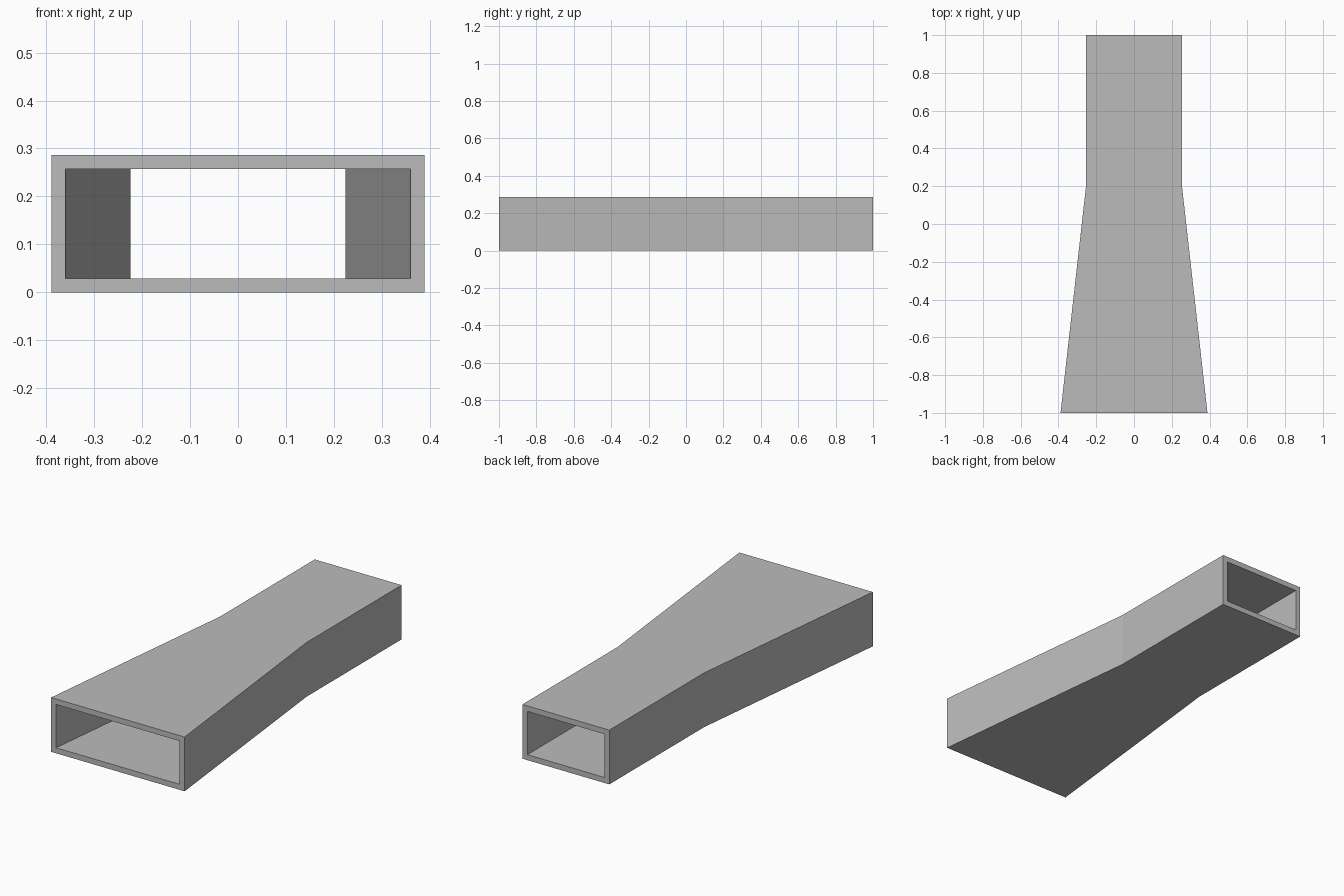
import bpy
import bmesh

cube = bpy.data.objects.get("Cube")
if cube:
    bpy.data.objects.remove(cube, do_unlink=True)

HEIGHT = 0.286
WALL = 0.029
# Stations along the duct: (y, outer half width)
STATIONS = [(-1.0, 0.389), (0.21, 0.253), (1.0, 0.253)]

grey = bpy.data.materials.new("plain grey")
grey.use_nodes = True
colour = (0.5, 0.5, 0.5, 1)
grey.diffuse_color = colour
grey.node_tree.nodes["Principled BSDF"].inputs["Base Color"].default_value = colour


def ring(bm, y, half, low, high):
    """Rectangular cross-section of the duct."""
    corners = [(-half, low), (half, low), (half, high), (-half, high)]
    return [bm.verts.new((x, y, z)) for x, z in corners]


def bridge(bm, a, b):
    for i in range(4):
        j = (i + 1) % 4
        bm.faces.new((a[i], a[j], b[j], b[i]))


# Hollow duct: outer shell, inner shell and the two end rims
bm = bmesh.new()
outer = [ring(bm, y, w, 0, HEIGHT) for y, w in STATIONS]
inner = [ring(bm, y, w - WALL, WALL, HEIGHT - WALL) for y, w in STATIONS]
for shell in (outer, inner):
    for a, b in zip(shell, shell[1:]):
        bridge(bm, a, b)
for end in (0, -1):
    bridge(bm, outer[end], inner[end])
bmesh.ops.recalc_face_normals(bm, faces=bm.faces)

mesh = bpy.data.meshes.new("tapered_duct")
bm.to_mesh(mesh)
bm.free()
mesh.materials.append(grey)
duct = bpy.data.objects.new("tapered_duct", mesh)
bpy.context.collection.objects.link(duct)
